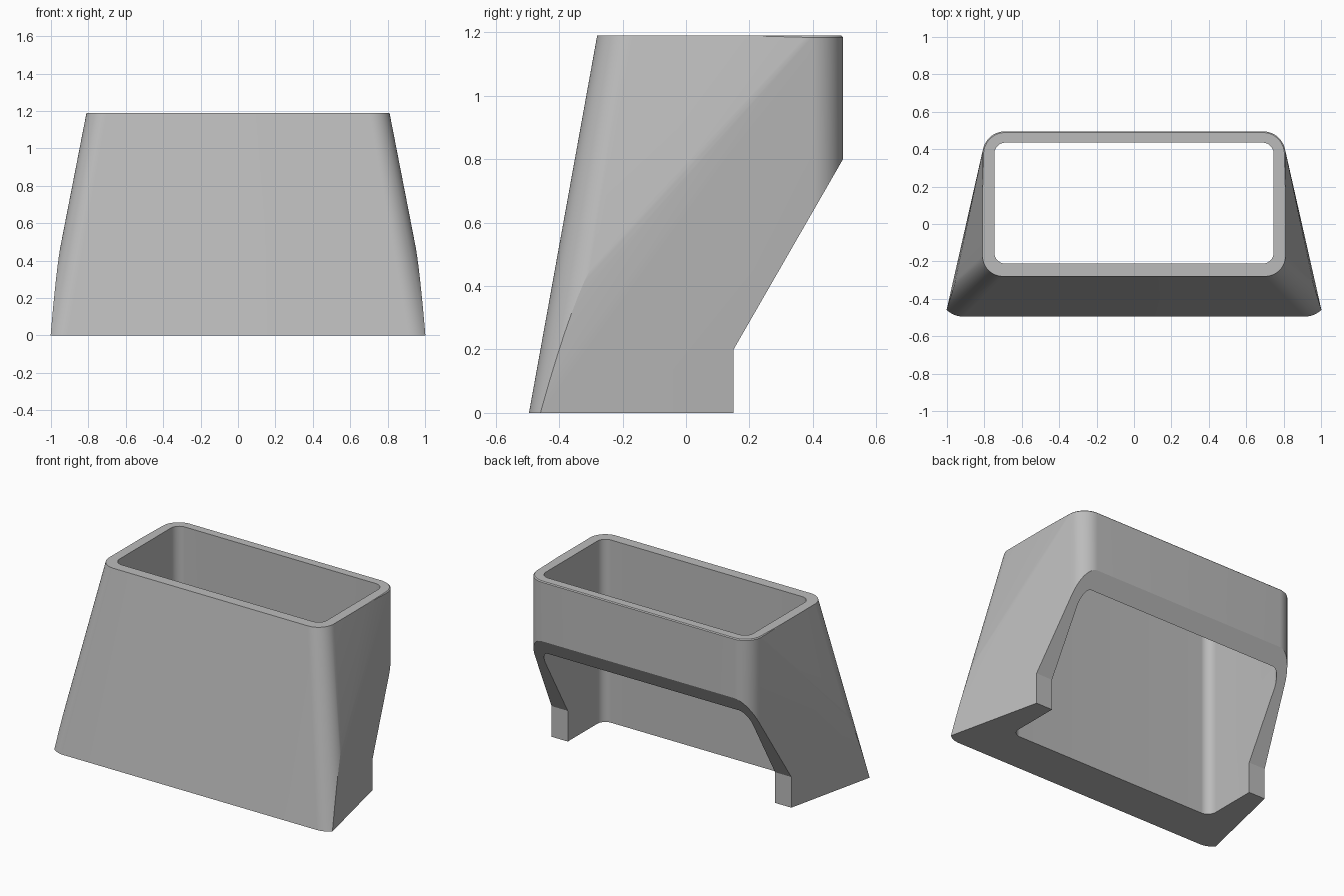
import bpy, bmesh, math
from mathutils import Vector

HEIGHT = 1.19
CHAMFER = 0.006
BACK_Y = 0.495
STEP_Y = 0.16      # where the flared front meets the straight back

cube = bpy.data.objects.get("Cube")
if cube:
    bpy.data.objects.remove(cube, do_unlink=True)

grey = bpy.data.materials.new("plain_grey")
grey.use_nodes = True
colour = (0.5, 0.5, 0.5, 1)
grey.diffuse_color = colour
grey.node_tree.nodes["Principled BSDF"].inputs["Base Color"].default_value = colour


def corner(x, y, r, z, sx, sy, steps=16):
    """Rounded corner whose sharp tip would be at (x * sx, y)."""
    arc = [math.pi / 2 * i / steps for i in range(steps + 1)]
    return [Vector((sx * (x - r + r * math.cos(a)), y - sy * r + sy * r * math.sin(a), z))
            for a in arc]


def both(x, y, r, z, sy):
    return corner(x, y, r, z, 1, sy) + corner(x, y, r, z, -1, sy)


def hull(points):
    bm = bmesh.new()
    for p in points:
        bm.verts.new(p)
    bmesh.ops.remove_doubles(bm, verts=bm.verts, dist=0.0005)
    res = bmesh.ops.convex_hull(bm, input=bm.verts)
    loose = list({e for e in res["geom_interior"] + res["geom_unused"]
                  if isinstance(e, bmesh.types.BMVert)})
    bmesh.ops.delete(bm, geom=loose, context="VERTS")
    bmesh.ops.dissolve_limit(bm, angle_limit=0.004, verts=bm.verts, edges=bm.edges)
    bmesh.ops.recalc_face_normals(bm, faces=bm.faces)
    return bm


def make_object(name, bm):
    mesh = bpy.data.meshes.new(name)
    bm.to_mesh(mesh)
    bm.free()
    obj = bpy.data.objects.new(name, mesh)
    bpy.context.collection.objects.link(obj)
    mesh.materials.append(grey)
    return obj


# Flared front block, trimmed by an upright slanted plane on each side
front = both(0.81, -0.28, 0.11, HEIGHT, -1) + both(1.042, -0.495, 0.13, 0, -1)
for s in (1, -1):
    front += [Vector((s * 0.81, STEP_Y, HEIGHT)), Vector((s * 1.042, STEP_Y, 0))]
block = hull(front)
for s in (1, -1):
    bmesh.ops.bisect_plane(block, geom=block.verts[:] + block.edges[:] + block.faces[:],
                           plane_co=(s * 0.81, STEP_Y, 0), plane_no=(s, 0.31, 0),
                           clear_outer=True)
points = [v.co.copy() for v in block.verts]
block.free()

# Straight back with a fine chamfer under the rim
points += both(0.81, BACK_Y, 0.12, 0, 1)
points += both(0.81, BACK_Y, 0.12, HEIGHT - CHAMFER, 1)
points += both(0.81 - CHAMFER, BACK_Y - CHAMFER, 0.115, HEIGHT, 1)
sleeve = make_object("sleeve", hull(points))

# Straight rounded opening through the middle
opening = []
for z in (-0.2, HEIGHT + 0.2):
    opening += both(0.747, 0.435, 0.06, z, 1) + both(0.747, -0.212, 0.06, z, -1)
opening_cutter = make_object("opening_cutter", hull(opening))

# Sloping cut-out below the back
profile = [(0.15, -0.2), (0.15, 0.2), (0.495, 0.8), (0.7, 1.157), (0.7, -0.2)]
bm = bmesh.new()
face = bm.faces.new([bm.verts.new((-1.2, y, z)) for y, z in profile])
grown = bmesh.ops.extrude_face_region(bm, geom=[face])["geom"]
bmesh.ops.translate(bm, vec=(2.4, 0, 0),
                    verts=[g for g in grown if isinstance(g, bmesh.types.BMVert)])
bmesh.ops.recalc_face_normals(bm, faces=bm.faces)
back_cutter = make_object("back_cutter", bm)

# Apply the cuts and shade
bpy.ops.object.select_all(action="DESELECT")
bpy.context.view_layer.objects.active = sleeve
sleeve.select_set(True)
for cutter in (opening_cutter, back_cutter):
    mod = sleeve.modifiers.new("cut", "BOOLEAN")
    mod.operation = "DIFFERENCE"
    mod.solver = "EXACT"
    mod.object = cutter
    bpy.ops.object.modifier_apply(modifier=mod.name)
    bpy.data.objects.remove(cutter, do_unlink=True)
bpy.ops.object.shade_smooth_by_angle(angle=math.radians(12))
